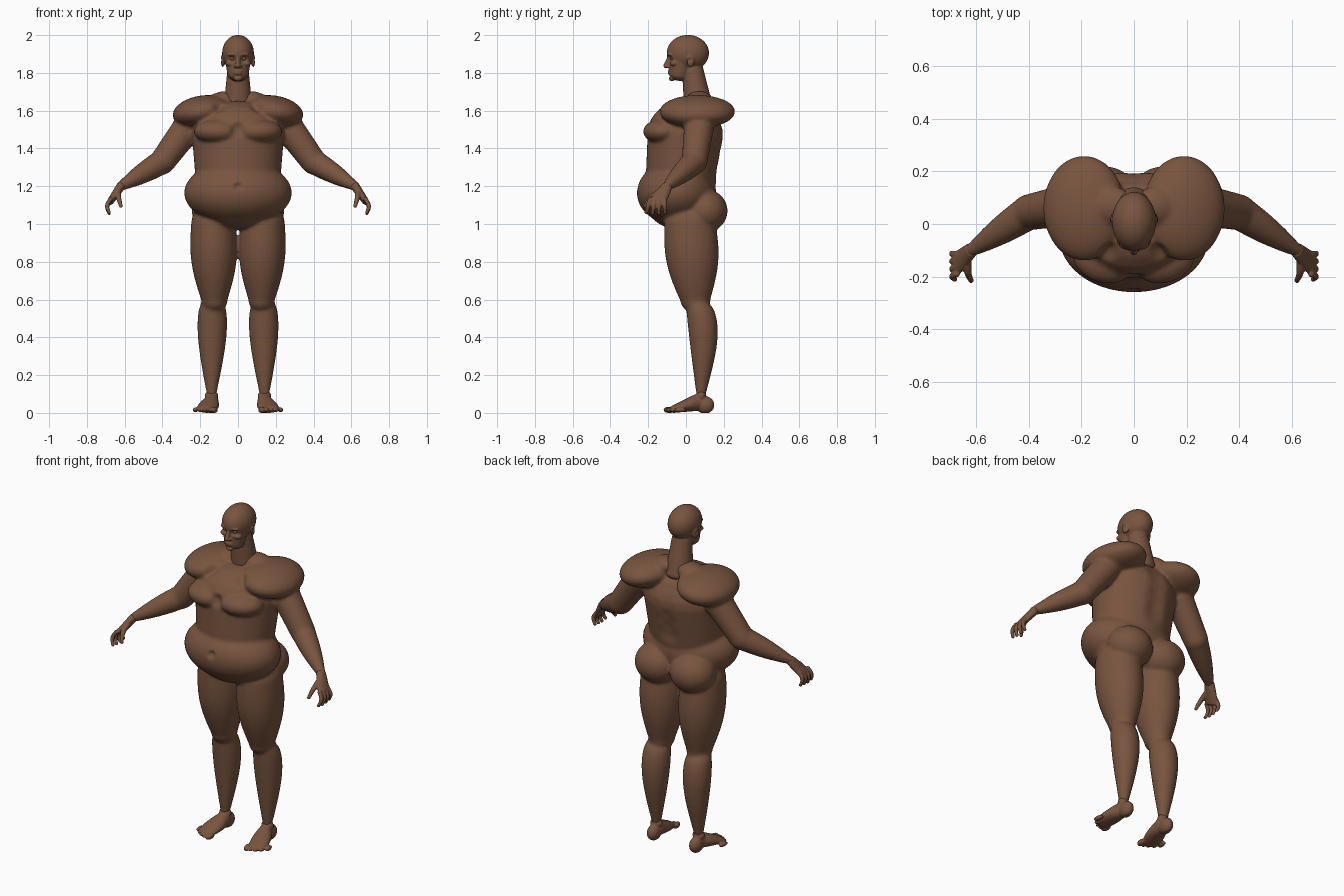
import bpy, bmesh, math
from mathutils import Vector, Matrix, Euler

if "Cube" in bpy.data.objects:
    bpy.data.objects.remove(bpy.data.objects["Cube"])

skin = bpy.data.materials.new("brown skin")
skin.use_nodes = True
COLOUR = (0.19, 0.09, 0.05, 1)
skin.diffuse_color = COLOUR
skin.node_tree.nodes["Principled BSDF"].inputs["Base Color"].default_value = COLOUR

MIDDLE, LEFT, RIGHT = (1,), (1,), (-1,)
BOTH = LEFT + RIGHT
SEGMENTS, STEPS, CAP_STEPS = 40, 16, 6


def mirrored(point, side):
    return Vector((point[0] * side, point[1], point[2]))


def muscle(bm, sides, start, end, thick, thin, swell=0, peak=1, bow=(0, 0, 0),
           flat=1, spread=0, cap=1):
    """Tapered round-ended form that swells and bows between two joints."""
    for side in sides:
        a, b = mirrored(start, side), mirrored(end, side)
        along = (b - a).normalized()
        wide = Vector((1, 0, 0)) if abs(along.y) > 0.8 else Vector((0, 1, 0))
        wide = (wide - along * wide.dot(along)).normalized()
        deep = along.cross(wide)
        slices = []
        for i in range(STEPS + 1):
            t = i / STEPS
            bulge = math.sin(math.pi * t ** peak)
            centre = a.lerp(b, t) + mirrored(bow, side) * bulge
            slices.append((centre, thick + (thin - thick) * t + swell * bulge, flat + spread * t))
        for i in range(1, CAP_STEPS):
            turn = math.pi / 2 * i / CAP_STEPS
            rise, shrink = along * math.sin(turn) * cap, math.cos(turn)
            slices.insert(0, (a - rise * thick, thick * shrink, flat))
            slices.append((b + rise * thin, thin * shrink, flat + spread))
        loops = []
        for centre, radius, ratio in slices:
            ring = []
            for i in range(SEGMENTS):
                turn = math.tau * i / SEGMENTS
                ring.append(bm.verts.new(centre + wide * math.cos(turn) * radius * ratio
                                         + deep * math.sin(turn) * radius))
            loops.append(ring)
        for low, high in zip(loops, loops[1:]):
            for i in range(SEGMENTS):
                bm.faces.new((low[i - 1], low[i], high[i], high[i - 1]))
        bm.faces.new(loops[0][::-1])
        bm.faces.new(loops[-1])


def blob(bm, sides, at, size, tilt=0, yaw=0):
    """Ellipsoid mass."""
    for side in sides:
        place = (Matrix.Translation(mirrored(at, side))
                 @ Euler((0, side * tilt, side * yaw)).to_matrix().to_4x4()
                 @ Matrix.Diagonal((*size, 1)))
        bmesh.ops.create_icosphere(bm, subdivisions=4, radius=1, matrix=place)


def finish(name, bm, voxel, smooth):
    """Fuse the overlapping masses into one soft surface."""
    bmesh.ops.recalc_face_normals(bm, faces=bm.faces)
    mesh = bpy.data.meshes.new(name)
    bm.to_mesh(mesh)
    bm.free()
    ob = bpy.data.objects.new(name, mesh)
    bpy.context.collection.objects.link(ob)
    fuse = ob.modifiers.new("fuse", 'REMESH')
    fuse.mode = 'VOXEL'
    fuse.voxel_size = voxel
    soft = ob.modifiers.new("soften", 'SMOOTH')
    soft.factor = 0.5
    soft.iterations = smooth
    graph = bpy.context.evaluated_depsgraph_get()
    ob.data = bpy.data.meshes.new_from_object(ob.evaluated_get(graph))
    ob.modifiers.clear()
    ob.data.materials.clear()
    ob.data.materials.append(skin)
    ob.data.shade_smooth()
    return ob


def push(ob, sides, at, radius, move):
    """Soft sculpted dent."""
    for side in sides:
        centre, shift = mirrored(at, side), mirrored(move, side)
        for v in ob.data.vertices:
            reach = (v.co - centre).length / radius
            if reach < 1:
                v.co += shift * (1 - reach ** 2) ** 2


# Joints shared by neighbouring parts
elbow = (.4, .045, 1.33)
wrist = (.62, -.1, 1.2)
knuckles = (.675, -.15, 1.12)

# Trunk: ribcage, belly, chest, shoulder pads, neck slopes, buttocks
bm = bmesh.new()
muscle(bm, MIDDLE, (0, -.04, 1.12), (0, 0, 1.48), thick=.215, thin=.245, flat=.83, cap=.7)
blob(bm, MIDDLE, (0, -.05, 1.165), (.285, .21, .17))
blob(bm, BOTH, (.11, -.125, 1.49), (.125, .1, .065), yaw=.25)
blob(bm, BOTH, (.19, .06, 1.595), (.157, .2, .085), tilt=.16)
blob(bm, BOTH, (.09, .07, 1.65), (.09, .075, .05), tilt=.25)
blob(bm, BOTH, (.115, .1, 1.07), (.13, .12, .115))
# Legs: thigh and calf
muscle(bm, BOTH, (.13, .02, 1), (.125, .05, .6), thick=.118, thin=.07, swell=.025, flat=1.15)
muscle(bm, BOTH, (.135, .06, .58), (.14, .08, .1), thick=.06, thin=.026, swell=.028,
       peak=.66, bow=(0, .025, 0))
# Arms: upper arm and forearm
muscle(bm, BOTH, (.26, .07, 1.52), elbow, thick=.08, thin=.068)
muscle(bm, BOTH, elbow, wrist, thick=.066, thin=.025, swell=.007)
body = finish("body", bm, voxel=.01, smooth=4)
# Spine furrow, navel, breastbone and collar hollows
for level in range(4):
    push(body, MIDDLE, (0, .17, 1.3 + level * .08), .08, (0, -.012, 0))
push(body, MIDDLE, (0, -.26, 1.2), .03, (0, .02, 0))
push(body, MIDDLE, (0, -.2, 1.5), .05, (0, .02, 0))
push(body, BOTH, (.1, -.1, 1.61), .05, (0, .015, -.01))

# Head: neck, skull, face
bm = bmesh.new()
muscle(bm, MIDDLE, (0, .065, 1.62), (0, .035, 1.82), thick=.076, thin=.056, cap=.5)
blob(bm, MIDDLE, (0, .01, 1.905), (.084, .112, .096))
muscle(bm, MIDDLE, (0, -.02, 1.9), (0, -.035, 1.79), thick=.075, thin=.055, cap=.6)
# Nose, nostrils, lips, chin, brows, cheeks and ears
muscle(bm, MIDDLE, (0, -.09, 1.88), (0, -.107, 1.838), thick=.01, thin=.013)
blob(bm, BOTH, (.012, -.098, 1.834), (.01, .012, .008))
for height in (1.808, 1.797):
    blob(bm, MIDDLE, (0, -.082, height), (.025, .016, .006))
blob(bm, MIDDLE, (0, -.075, 1.77), (.022, .016, .014))
blob(bm, BOTH, (.03, -.085, 1.897), (.03, .014, .008), yaw=.3)
blob(bm, BOTH, (.045, -.065, 1.85), (.022, .02, .014))
blob(bm, BOTH, (.08, .025, 1.865), (.01, .022, .034), yaw=.35)
head = finish("head", bm, voxel=.0045, smooth=3)
push(head, BOTH, (.03, -.087, 1.876), .026, (0, .017, 0))
push(head, BOTH, (.092, .02, 1.868), .017, (-.008, 0, 0))

for name, side in (("left", LEFT), ("right", RIGHT)):
    # Eye
    bm = bmesh.new()
    blob(bm, side, (.03, -.07, 1.876), (.014, .013, .01))
    finish(name + "_eye", bm, voxel=.003, smooth=1)

    # Hand: palm, curled fingers and thumb
    bm = bmesh.new()
    muscle(bm, side, wrist, knuckles, thick=.024, thin=.018, flat=1.2, spread=1.2, cap=.5)
    for finger in range(4):
        across = finger * .025 - .19
        fan = .02 - finger * .008
        lift = abs(finger - 1.3) * .005
        muscle(bm, side, (.675, across, 1.13), (.682, across - fan, 1.055 + lift),
               thick=.013, thin=.01, bow=(.014, 0, 0))
    muscle(bm, side, (.635, -.13, 1.17), (.62, -.215, 1.095), thick=.018, thin=.01,
           bow=(.005, -.01, .01))
    finish(name + "_hand", bm, voxel=.004, smooth=3)

    # Foot: heel, ankle, instep and fanned toes
    bm = bmesh.new()
    blob(bm, side, (.14, .1, .042), (.035, .05, .046))
    blob(bm, side, (.14, .08, .09), (.036, .027, .03))
    muscle(bm, side, (.14, .06, .055), (.17, -.065, .02), thick=.045, thin=.02,
           flat=.85, spread=1.6)
    for toe in range(5):
        girth = .013 if toe else .017
        blob(bm, side, (.125 + toe * .025, toe ** 2 * .0035 - .088, .016),
             (girth, .032, girth), yaw=.15)
    foot = finish(name + "_foot", bm, voxel=.005, smooth=2)
    for v in foot.data.vertices:
        v.co.z = max(v.co.z, 0)
